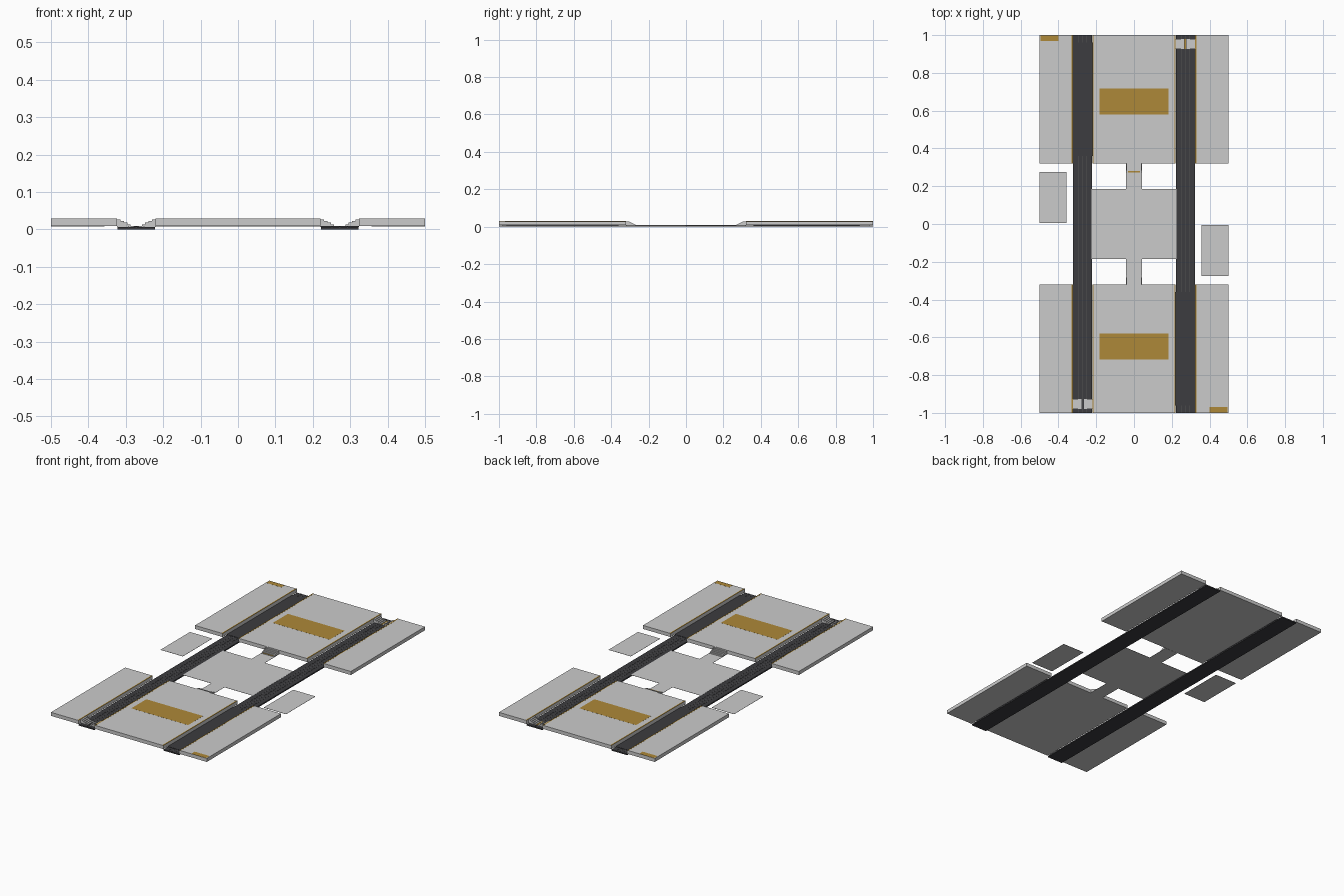
import bpy, bmesh

if "Cube" in bpy.data.objects:
    bpy.data.objects.remove(bpy.data.objects["Cube"])

BASE, TOP = 0.0085, 0.029      # underside and top of the raised platforms
TRACK_X, HALF = 0.272, 0.051   # track centre line and trench half width


def material(name, rgb):
    m = bpy.data.materials.new(name)
    m.diffuse_color = (*rgb, 1)
    m.use_nodes = True
    m.node_tree.nodes["Principled BSDF"].inputs["Base Color"].default_value = m.diffuse_color
    return m


DARK = material("dark_asphalt", (0.045, 0.045, 0.05))
LINE = material("dark_rail", (0.09, 0.09, 0.09))
GOLD = material("ochre_paint", (0.42, 0.25, 0.04))


def finish(name, bm, mat=None):
    bmesh.ops.recalc_face_normals(bm, faces=bm.faces)
    me = bpy.data.meshes.new(name)
    bm.to_mesh(me)
    bm.free()
    ob = bpy.data.objects.new(name, me)
    bpy.context.collection.objects.link(ob)
    if mat:
        me.materials.append(mat)
    return ob


def box(name, x, y, z, mat=None):
    bm = bmesh.new()
    bmesh.ops.create_cube(bm, size=1)
    for v in bm.verts:
        v.co = [r[0] if c < 0 else r[1] for c, r in zip(v.co, (x, y, z))]
    return finish(name, bm, mat)


def prism(name, pts, lift, offset, mat=None):
    """Extrude a closed 3D outline along one vector."""
    bm = bmesh.new()
    f = bm.faces.new([bm.verts.new([a + b for a, b in zip(p, offset)]) for p in pts])
    ext = bmesh.ops.extrude_face_region(bm, geom=[f])
    verts = [e for e in ext["geom"] if isinstance(e, bmesh.types.BMVert)]
    bmesh.ops.translate(bm, verts=verts, vec=lift)
    return finish(name, bm, mat)


def stair_profile(run, steps, top, bottom):
    """(distance, height) points: high at distance 0, low at distance run."""
    pts = [(0, bottom)]
    for i in range(steps):
        h = top - (top - bottom) * (i + 0.5) / steps
        pts += [(run * i / steps, h), (run * (i + 1) / steps, h)]
    return pts + [(run, bottom)]


inner, outer = TRACK_X - HALF, TRACK_X + HALF

# The layout is point symmetric: s = 1 is the north half, s = -1 the south half
for s, tag in ((1, "north"), (-1, "south")):
    def span(a, b):
        return sorted((s * a, s * b))

    # Raised platforms
    y = span(0.32, 1.0)
    box(f"{tag}_centre_platform", (-inner, inner), y, (BASE, TOP))
    for k, side in ((-1, "left"), (1, "right")):
        box(f"{tag}_{side}_platform", sorted((k * outer, k * 0.5)), y, (BASE, TOP))
        # Painted trench edges
        for a, b, edge in ((inner - 0.007, inner, "inner"), (outer, outer + 0.007, "outer")):
            box(f"{tag}_{side}_{edge}_edge_line", sorted((k * a, k * b)), y,
                (TOP - 0.001, TOP + 0.0004), GOLD)

    # Painted panels
    box(f"{tag}_centre_panel", (-0.182, 0.182), span(0.58, 0.717), (TOP - 0.001, TOP + 0.0004), GOLD)
    box(f"{tag}_corner_panel", span(-0.495, -0.4), span(0.968, 0.999), (TOP - 0.001, TOP + 0.0004), GOLD)

    # Track bed with thin rails and a low dark cover over one end
    tx = -s * TRACK_X
    box(f"{tag}_track_bed", (tx - 0.05, tx + 0.05), (-1, 1), (0, 0.007), DARK)
    for i in (-1, 0, 1):
        cx = tx + i * 0.021
        box(f"{tag}_track_rail", (cx - 0.0015, cx + 0.0015), (-1, 1), (0.0065, 0.0078), LINE)
    box(f"{tag}_track_cover", (tx - HALF, tx + HALF), span(0.36, 0.96), (0.0065, 0.0085), DARK)

    # Steps down both sides of the trench at one end
    prof = stair_profile(0.045, 5, TOP, 0.007)
    y0 = 0.927 if s > 0 else -0.98
    for k, side in ((1, "left"), (-1, "right")):
        start = s * TRACK_X - k * HALF
        prism(f"{tag}_{side}_trench_steps", [(start + k * d, y0, h) for d, h in prof],
              (0, 0.053, 0), (0, 0, 0))
    if s > 0:
        box("trench_crossing_line", (TRACK_X - 0.004, TRACK_X + 0.004), (y0, y0 + 0.053),
            (0.0065, 0.0084), GOLD)

    # Steps from the platform down to the middle deck
    prof = stair_profile(0.048, 5, TOP, BASE)
    prism(f"{tag}_deck_steps", [(-0.036, s * (0.32 - d), h) for d, h in prof], (0.072, 0, 0), (0, 0, 0))
    # Sloping side walls of those steps
    wall = [(0.32, BASE), (0.32, TOP), (0.308, TOP), (0.27, BASE + 0.002), (0.27, BASE)]
    for k, side in ((-1, "left"), (1, "right")):
        prism(f"{tag}_{side}_step_wall", [(k * 0.036, s * a, h) for a, h in wall],
              (k * 0.004, 0, 0), (0, 0, 0))
    if s > 0:
        box("deck_step_line", (-0.033, 0.033), (0.273, 0.28), (BASE, 0.0112), GOLD)

    # Detached side pad
    box(f"{tag}_side_pad", span(-0.5, -0.357), span(0.004, 0.274), (0.0075, BASE))

# Middle deck: a plate with two narrow tongues reaching the platforms
a, b, c, d = 0.225, 0.185, 0.043, 0.32
deck = [(a, -b), (a, b), (c, b), (c, d), (-c, d), (-c, b),
        (-a, b), (-a, -b), (-c, -b), (-c, -d), (c, -d), (c, -b)]
prism("middle_deck", [(x, y, 0.0075) for x, y in deck], (0, 0, BASE - 0.0075), (0, 0, 0))
